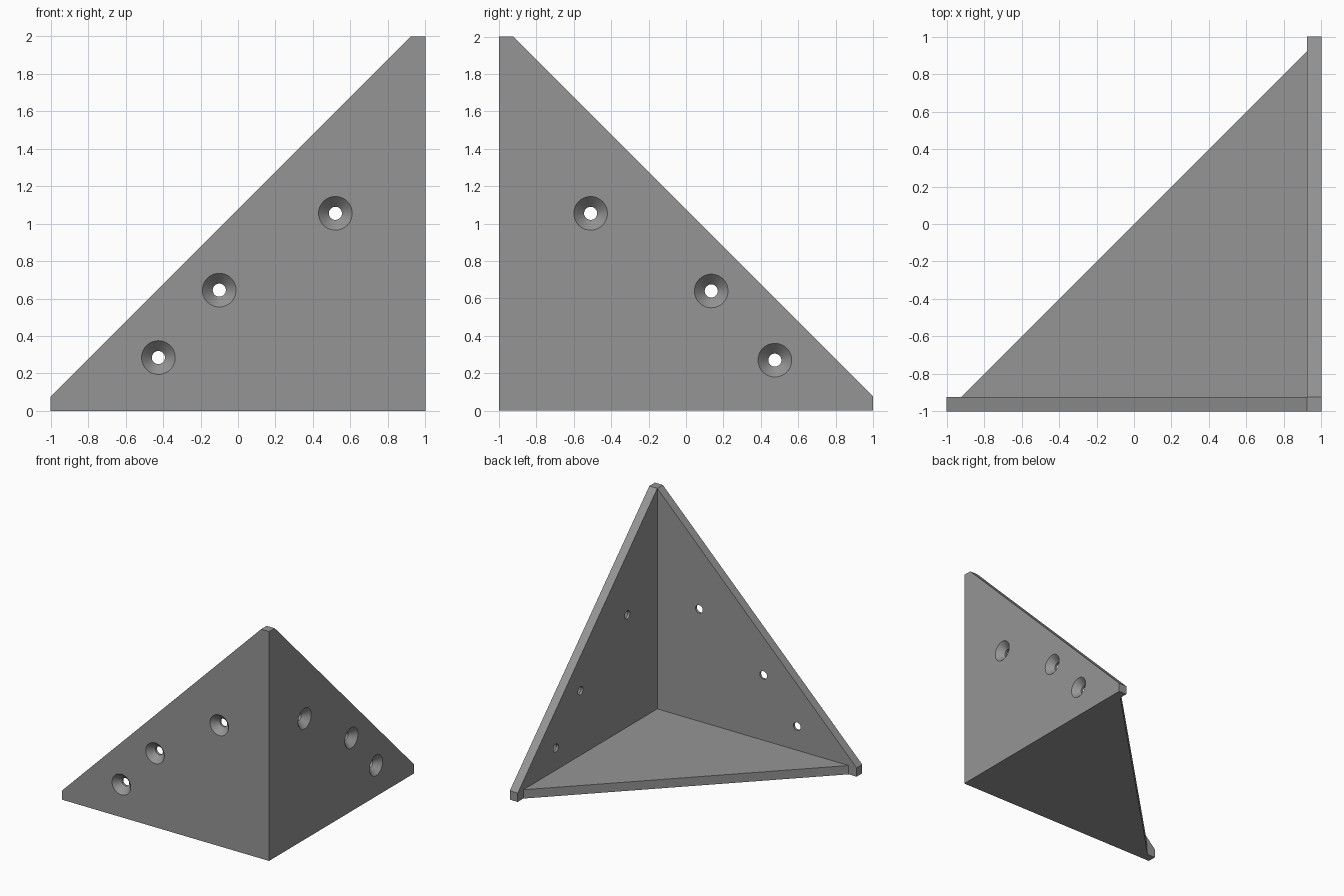
import bpy, bmesh, math
from mathutils import Matrix, Vector

if "Cube" in bpy.data.objects:
    bpy.data.objects.remove(bpy.data.objects["Cube"])

T = 0.077   # plate thickness
I = 1 - T   # inner face position

grey = bpy.data.materials.new("mid_grey")
grey.diffuse_color = (0.30, 0.30, 0.30, 1)
grey.use_nodes = True
grey.node_tree.nodes["Principled BSDF"].inputs["Base Color"].default_value = grey.diffuse_color


def finish(name, bm):
    bmesh.ops.recalc_face_normals(bm, faces=bm.faces)
    me = bpy.data.meshes.new(name)
    bm.to_mesh(me)
    bm.free()
    me.materials.append(grey)
    ob = bpy.data.objects.new(name, me)
    bpy.context.collection.objects.link(ob)
    return ob


def plate(name, outline, push):
    """Extrude a flat outline along push."""
    bm = bmesh.new()
    face = bm.faces.new([bm.verts.new(p) for p in outline])
    out = bmesh.ops.extrude_face_region(bm, geom=[face])
    verts = [v for v in out["geom"] if isinstance(v, bmesh.types.BMVert)]
    bmesh.ops.translate(bm, verts=verts, vec=push)
    return finish(name, bm)


def countersink(name, spot, inward):
    """Cutter: wide cone at the outer face narrowing to a short straight bore."""
    profile = [(0, -0.02), (0.09, -0.02), (0.09, 0), (0.035, 0.057), (0.035, T + 0.03), (0, T + 0.03)]
    bm = bmesh.new()
    vs = [bm.verts.new((r, 0, z)) for r, z in profile]
    es = [bm.edges.new(pair) for pair in zip(vs, vs[1:])]
    bmesh.ops.spin(bm, geom=vs + es, axis=(0, 0, 1), cent=(0, 0, 0), angle=math.tau, steps=40)
    bmesh.ops.remove_doubles(bm, verts=bm.verts, dist=1e-4)
    turn = Vector((0, 0, 1)).rotation_difference(Vector(inward)).to_matrix().to_4x4()
    bm.transform(Matrix.Translation(spot) @ turn)
    ob = finish(name, bm)
    ob.hide_render = True
    return ob


def boolean(target, other, operation):
    mod = target.modifiers.new(operation.lower(), 'BOOLEAN')
    mod.operation, mod.solver, mod.object = operation, 'EXACT', other
    bpy.context.view_layer.objects.active = target
    bpy.ops.object.modifier_apply(modifier=mod.name)
    bpy.data.objects.remove(other)


# Front wall, side wall and floor, butted together in one corner
bracket = plate("corner_bracket", [(-1, -1, 0), (1, -1, 0), (1, -1, 2), (I, -1, 2), (-1, -1, T)], (0, T, 0))
side = plate("side_wall", [(1, -1, 0), (1, 1, 0), (1, 1, T), (1, -I, 2), (1, -1, 2)], (-T, 0, 0))
floor = plate("floor_plate", [(-I, -I, 0), (I, -I, 0), (I, I, 0)], (0, 0, T))
boolean(bracket, side, 'UNION')
boolean(bracket, floor, 'UNION')

# Countersunk screw holes in both walls
for x, z in ((0.52, 1.055), (-0.10, 0.645), (-0.425, 0.285)):
    boolean(bracket, countersink("front_hole", (x, -1, z), (0, 1, 0)), 'DIFFERENCE')
for y, z in ((-0.51, 1.055), (0.135, 0.64), (0.475, 0.27)):
    boolean(bracket, countersink("side_hole", (1, y, z), (-1, 0, 0)), 'DIFFERENCE')

bpy.ops.object.select_all(action='DESELECT')
bracket.select_set(True)
bpy.context.view_layer.objects.active = bracket
bpy.ops.object.shade_smooth_by_angle(angle=math.radians(30))
